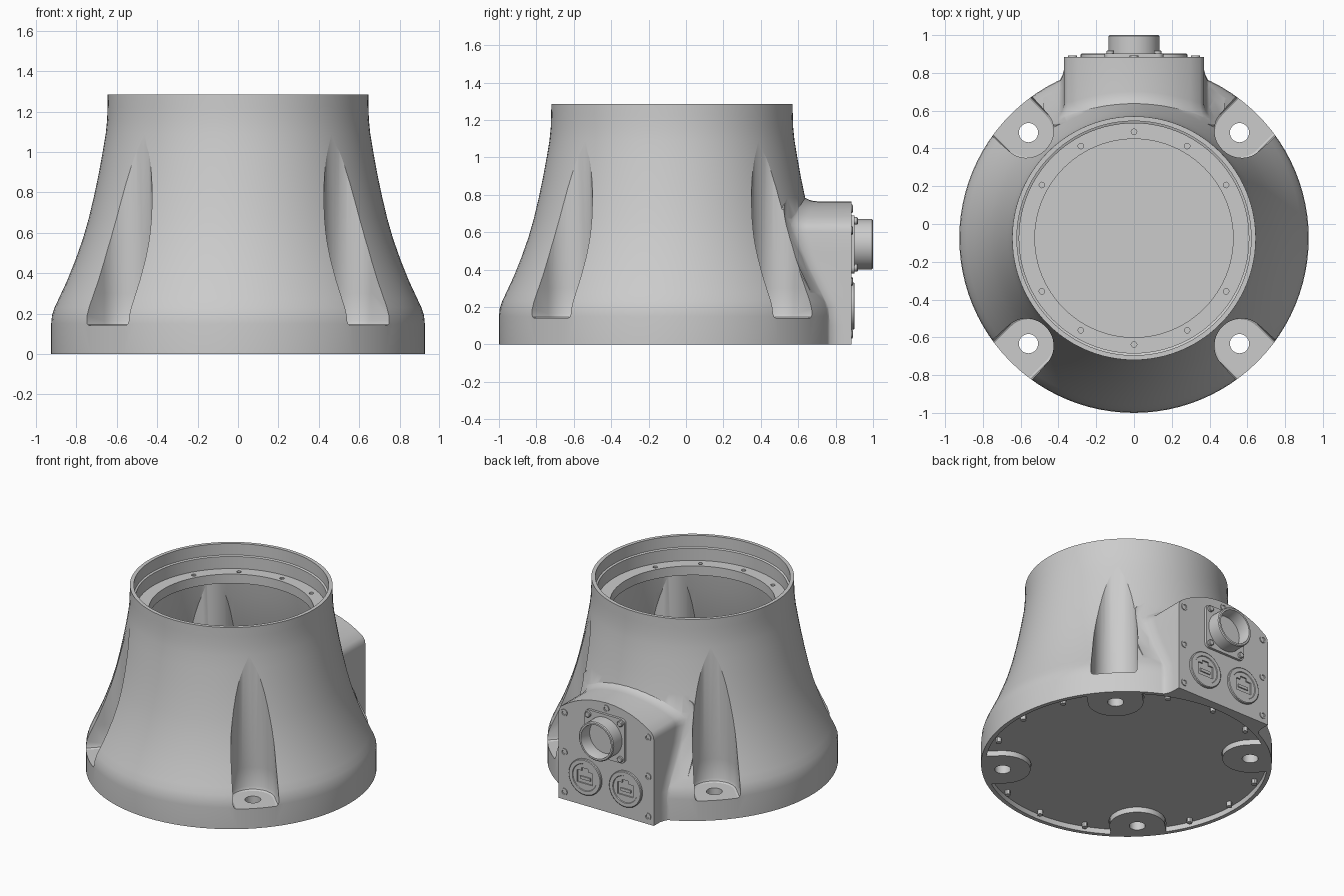
import bpy, bmesh
from math import sin, cos, pi, radians, sqrt, asin

if "Cube" in bpy.data.objects:
    bpy.data.objects.remove(bpy.data.objects["Cube"])

CY = -0.075          # y of the main axis
FOOT = 0.79          # radius of the four mounting holes
BACK = 0.885         # y of the connector panel


def loft(name, rings):
    """Closed solid through a list of equal-length point rings."""
    bm = bmesh.new()
    vs = [[bm.verts.new(p) for p in r] for r in rings]
    n = len(vs[0])
    for a, b in zip(vs, vs[1:]):
        for i in range(n):
            j = (i + 1) % n
            bm.faces.new((a[i], a[j], b[j], b[i]))
    bm.faces.new(vs[0][::-1])
    bm.faces.new(vs[-1])
    bmesh.ops.recalc_face_normals(bm, faces=bm.faces)
    me = bpy.data.meshes.new(name)
    bm.to_mesh(me)
    bm.free()
    ob = bpy.data.objects.new(name, me)
    bpy.context.collection.objects.link(ob)
    return ob


def lathe(name, profile, cx=0, cy=CY, n=96):
    return loft(name, [[(cx + r * cos(2 * pi * i / n), cy + r * sin(2 * pi * i / n), z)
                        for i in range(n)] for r, z in profile])


def lathe_y(name, profile, cx, cz, n=40):
    return loft(name, [[(cx + r * cos(2 * pi * i / n), y, cz + r * sin(2 * pi * i / n))
                        for i in range(n)] for r, y in profile])


def box(name, x0, x1, y0, y1, z0, z1):
    return loft(name, [[(x0, y0, z), (x1, y0, z), (x1, y1, z), (x0, y1, z)] for z in (z0, z1)])


def boolean(ob, cutter, op='DIFFERENCE'):
    m = ob.modifiers.new("bool", 'BOOLEAN')
    m.operation, m.solver, m.object = op, 'EXACT', cutter
    bpy.context.view_layer.objects.active = ob
    bpy.ops.object.modifier_apply(modifier=m.name)
    bpy.data.objects.remove(cutter)


def slot(ang, levels):
    """U-shaped column open towards the outside, levels = (radius, z)."""
    rings = []
    for r, z in levels:
        uv = [(r * cos(t), r * sin(t)) for t in (pi / 2 + pi * i / 20 for i in range(21))]
        uv += [(0.4, -r), (0.4, r)]
        rings.append([((FOOT + u) * cos(ang) - v * sin(ang),
                       CY + (FOOT + u) * sin(ang) + v * cos(ang), z) for u, v in uv])
    return loft("slot_cutter", rings)


FEET = [radians(45 + 90 * k) for k in range(4)]
INNER_LEVELS = [(0.178, -0.2), (0.175, 0.3), (0.155, 1.06)]

# outer bell shape
outer = [(0.925, 0), (0.925, 0.15), (0.921, 0.19), (0.908, 0.23), (0.887, 0.275), (0.845, 0.365),
         (0.805, 0.465), (0.768, 0.57), (0.738, 0.675), (0.712, 0.785), (0.69, 0.89),
         (0.67, 1.0), (0.655, 1.09), (0.648, 1.16), (0.646, 1.22), (0.645, 1.285)]
body = lathe("bell_housing", outer)


def body_radius(z):
    for (r0, z0), (r1, z1) in zip(outer, outer[1:]):
        if z <= z1:
            return r0 + (r1 - r0) * (z - z0) / (z1 - z0)
    return outer[-1][0]


# connector housing: arched outline (x, z, normal x, normal z) flaring into the bell
R_ARCH, HALF = 0.59, 0.37
outline = [(HALF, 0, 1, 0)] + [(HALF, 0.1 * k, 1, 0) for k in range(1, 6)]
a0 = asin((HALF - 0.02) / R_ARCH)
outline += [(HALF, 0.6, 1, 0), (HALF - 0.004, 0.625, 0.9, 0.43)]
for k in range(13):
    a = a0 - 2 * a0 * k / 12
    outline.append((R_ARCH * sin(a), 0.765 - R_ARCH + R_ARCH * cos(a), sin(a), cos(a)))
outline += [(-x, z, -nx, nz) for x, z, nx, nz in outline[7::-1]]
rings = [[(x, BACK, z) for x, z, _, _ in outline]]
for k in range(9):
    t = radians(85) * k / 8
    off = 0.12 * (1 - cos(t))
    rings.append([(x + nx * off,
                   min(BACK - 0.004, CY + sqrt(body_radius(z) ** 2 - x * x) + 0.06) - 0.12 * sin(t),
                   z + nz * off) for x, z, nx, nz in outline])
rings.append([(x, 0.4, z) for x, _, z in rings[-1]])
boolean(body, loft("box_part", rings), 'UNION')

# hollow inside, leaving the foot columns standing
cavity = lathe("cavity_cutter", [
    (0.897, -0.1), (0.897, 0.15), (0.88, 0.22), (0.855, 0.28), (0.775, 0.465), (0.708, 0.675),
    (0.66, 0.89), (0.642, 1.0), (0.525, 1.05), (0.525, 1.115), (0.608, 1.115), (0.608, 1.2),
    (0.62, 1.205), (0.62, 1.4)])
boolean(cavity, box("box_cavity", -0.335, 0.335, 0.4, 0.855, 0.04, 0.61), 'UNION')
for a in FEET:
    boolean(cavity, slot(a, INNER_LEVELS))
boolean(body, cavity)

# foot pockets and mounting holes
for a in FEET:
    boolean(body, slot(a, [(0.13, 0.14), (0.141, 0.147), (0.148, 0.165), (0.146, 0.3), (0.126, 1.1)]))
    boolean(body, lathe("hole", [(0.051, -0.1), (0.051, 0.2)],
                    FOOT * cos(a), CY + FOOT * sin(a), 32))

# screw holes in the top flange
for k in range(12):
    if k % 6:
        a = radians(30 * k)
        boolean(body, lathe("hole", [(0.015, 1.075), (0.015, 1.15)],
                        0.563 * cos(a), CY + 0.563 * sin(a), 12))

# recessed bottom cover with its screws
cover = lathe("bottom_cover", [(0.895, 0.035), (0.895, 0.065)])
for a in FEET:
    boolean(cover, slot(a, [(0.18, -0.2), (0.18, 0.3)]))
for k in range(4):
    for d in (-22, 0, 22):
        a = radians(90 * k + d)
        lathe("cover_screw", [(0.018, 0.004), (0.018, 0.036)],
              0.855 * cos(a), CY + 0.855 * sin(a), 12)

# round power connector: rounded square flange, hollow barrel, flange screws
ZC = 0.535
sq = []
for k in range(4):
    for i in range(5):
        t = pi / 2 * (k + i / 4)
        sx, sz = [(1, 1), (-1, 1), (-1, -1), (1, -1)][k]
        sq.append((0.125 * sx + 0.03 * cos(t), 0.125 * sz + 0.03 * sin(t)))
loft("power_flange", [[(x, y, ZC + z) for x, z in sq] for y in (BACK - 0.002, 0.902)])
lathe_y("power_barrel", [(0.135, 0.88), (0.135, 0.994), (0.129, 1.0), (0.117, 1.0), (0.115, 0.996),
                         (0.115, 0.905)], 0, ZC)
for sx in (-1, 1):
    for sz in (-1, 1):
        lathe_y("flange_screw", [(0.02, 0.9), (0.02, 0.915), (0.016, 0.919)],
                sx * 0.125, ZC + sz * 0.125, 16)

# two data sockets
for sx in (-1, 1):
    x, z = sx * 0.157, 0.205
    sock = lathe_y("data_socket", [(0.125, BACK - 0.002), (0.125, 0.898), (0.12, 0.902),
                                   (0.095, 0.902), (0.092, 0.897)], x, z)
    boolean(sock, box("socket_cut", x - 0.06, x + 0.06, 0.888, 0.95, z - 0.045, z + 0.04))
    boolean(sock, box("latch_cut", x - 0.025, x + 0.025, 0.888, 0.95, z + 0.03, z + 0.062))
    box("socket_tongue", x - 0.04, x + 0.04, 0.884, 0.896, z - 0.02, z + 0.0)

# panel screws
spots = [(sx * 0.325, z) for sx in (-1, 1) for z in (0.055, 0.335, 0.61)] + [(0, 0.725)]
for x, z in spots:
    lathe_y("panel_screw", [(0.024, BACK - 0.003), (0.024, 0.891), (0.014, 0.892), (0.012, 0.887)],
            x, z, 16)

# smooth shading with sharp edges kept
bpy.ops.object.select_all(action='SELECT')
bpy.context.view_layer.objects.active = body
bpy.ops.object.shade_smooth_by_angle(angle=radians(30))
